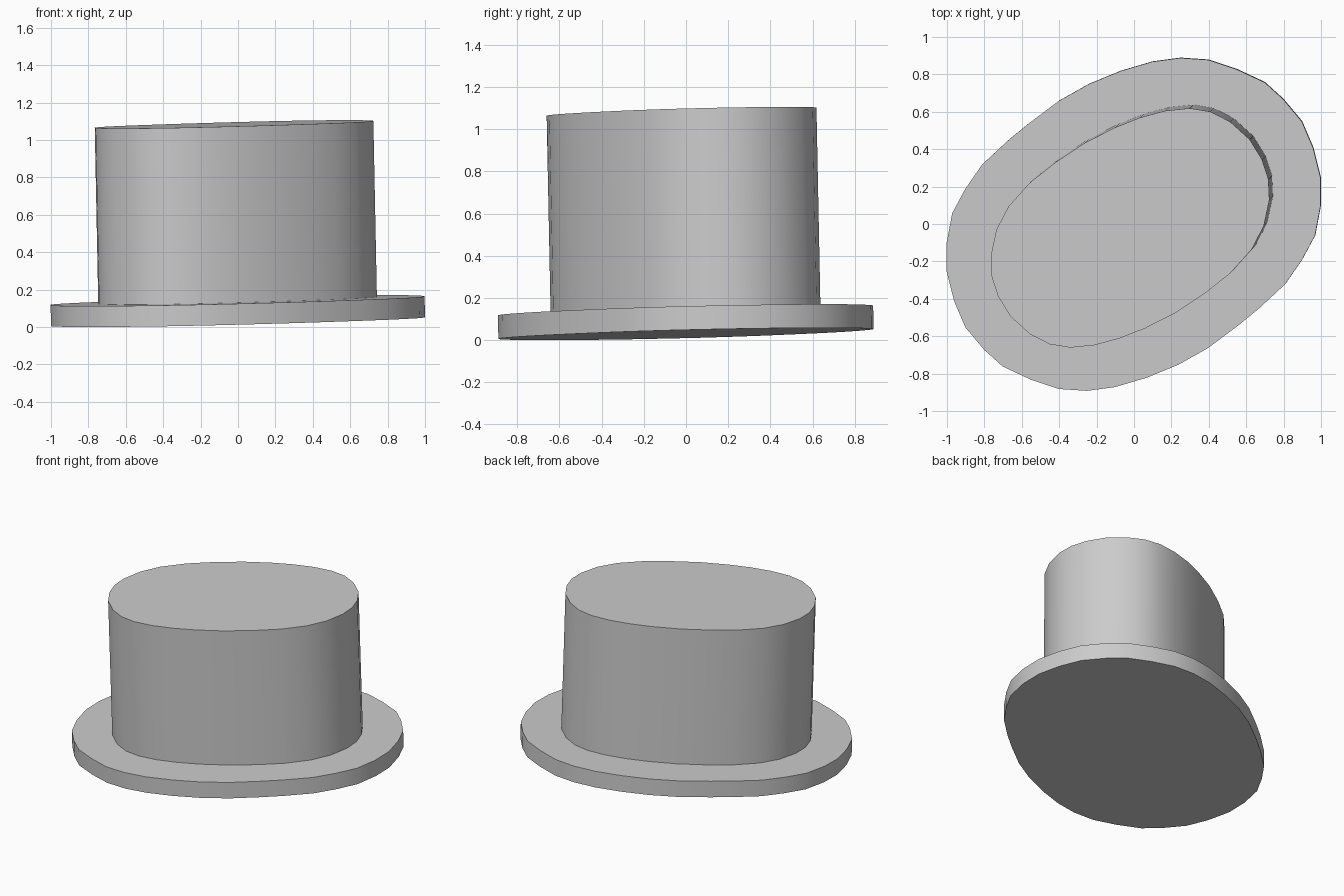
import bpy
import bmesh
import math
from mathutils import Vector

default_cube = bpy.data.objects.get("Cube")
if default_cube:
    bpy.data.objects.remove(default_cube, do_unlink=True)

# Single felt colour
felt = bpy.data.materials.new("light_grey_felt")
felt.use_nodes = True
felt_colour = (0.6, 0.6, 0.6, 1.0)
felt.diffuse_color = felt_colour
felt.node_tree.nodes["Principled BSDF"].inputs["Base Color"].default_value = felt_colour

# The whole hat leans slightly
TILT = Vector((0, 0, 1)).rotation_difference(Vector((-0.02, -0.02, 1)))
BASE_HEIGHT = 0.029

# Half outlines; the other half is the same turned by 180 degrees
BRIM_HALF = [
    (-1, -.1), (-.97, .06), (-.9, .19), (-.81, .32), (-.67, .45), (-.56, .54),
    (-.4, .66), (-.24, .75), (-.07, .82), (.1, .87), (.25, .89), (.4, .88),
    (.55, .83), (.7, .76), (.8, .67), (.9, .55), (.96, .41), (1, .25),
]
CROWN_HALF = [
    (-.745, -.15), (-.715, -.01), (-.65, .115), (-.535, .243), (-.4, .35),
    (-.24, .456), (-.08, .537), (.054, .59), (.19, .627), (.32, .64),
    (.43, .622), (.535, .568), (.64, .473), (.706, .365), (.74, .26),
]


def oval_prism(name, half, bottom, top):
    """Extrude a point-symmetric oval outline between two heights."""
    outline = half + [(-x, -y) for x, y in half]
    bm = bmesh.new()
    base = bm.faces.new([bm.verts.new((x, y, bottom)) for x, y in outline])
    extruded = bmesh.ops.extrude_face_region(bm, geom=[base], use_keep_orig=True)
    lifted = [v for v in extruded["geom"] if isinstance(v, bmesh.types.BMVert)]
    bmesh.ops.translate(bm, verts=lifted, vec=(0, 0, top - bottom))
    bmesh.ops.recalc_face_normals(bm, faces=bm.faces[:])
    mesh = bpy.data.meshes.new(name)
    bm.to_mesh(mesh)
    bm.free()
    mesh.materials.append(felt)

    obj = bpy.data.objects.new(name, mesh)
    bpy.context.collection.objects.link(obj)
    obj.rotation_mode = 'QUATERNION'
    obj.rotation_quaternion = TILT
    obj.location.z = BASE_HEIGHT

    # Smooth walls with crisp rims
    bpy.ops.object.select_all(action='DESELECT')
    obj.select_set(True)
    bpy.context.view_layer.objects.active = obj
    bpy.ops.object.shade_smooth_by_angle(angle=math.radians(30))
    return obj


# Flat oval brim and the tall crown standing on it
oval_prism("brim", BRIM_HALF, 0, 0.112)
oval_prism("crown", CROWN_HALF, 0.1, 1.055)
